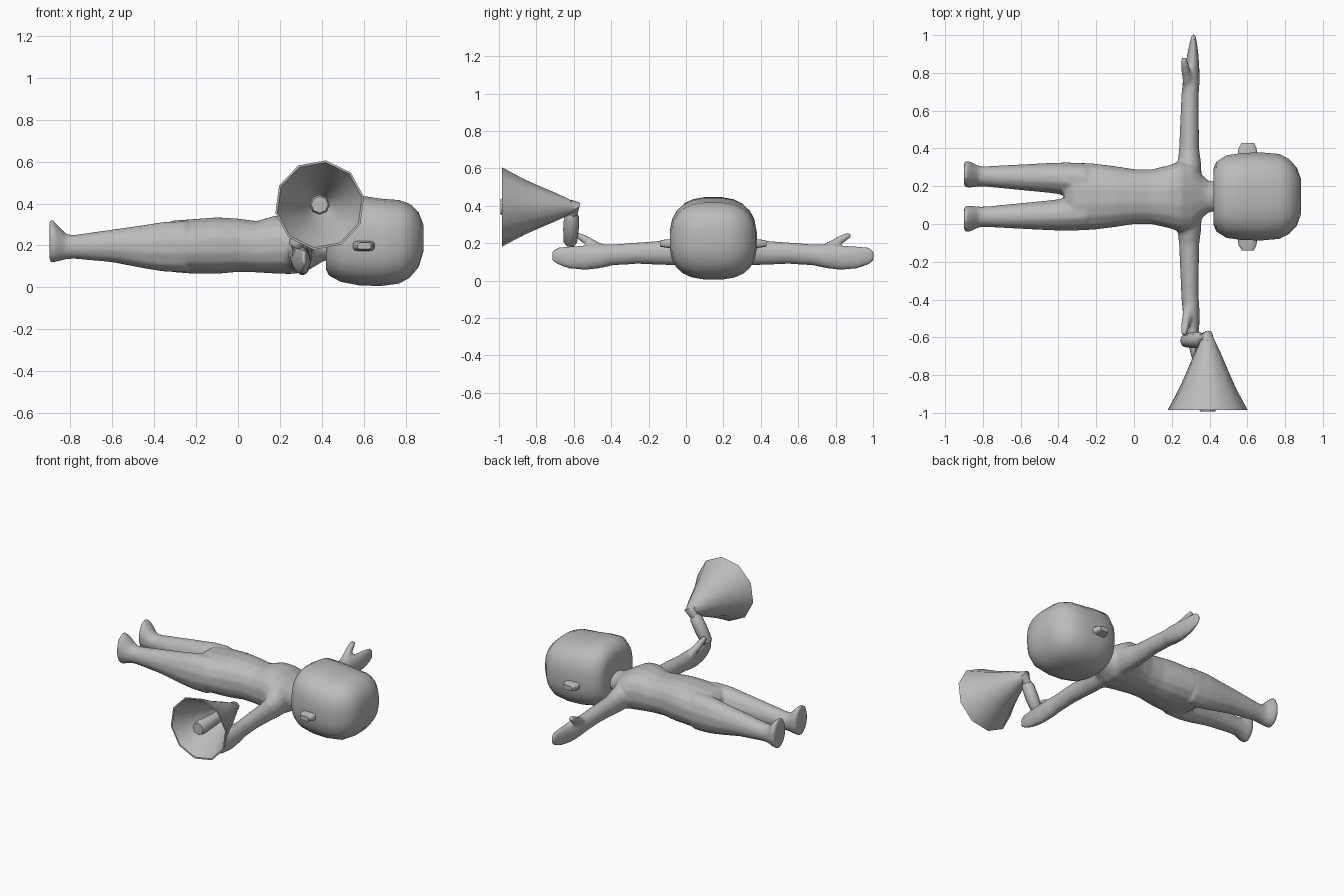
import bpy, bmesh, math
from mathutils import Vector

MID = 0.145  # figure's plane of symmetry in y
grey = bpy.data.materials.new("plain grey")
grey.diffuse_color = (0.5, 0.5, 0.5, 1)


def loft(bm, stations, axis, n=12, power=2.0):
    """Skin rings (pos, u0, u1, z0, z1) along axis 'x' or 'y'; u is the other one."""
    rings = []
    for pos, u0, u1, z0, z1 in stations:
        ring = []
        for i in range(n):
            a = 2 * math.pi * (i + 0.5) / n
            c, s = math.cos(a), math.sin(a)
            u = (u0 + u1) / 2 + (u1 - u0) / 2 * math.copysign(abs(c) ** (2 / power), c)
            z = (z0 + z1) / 2 + (z1 - z0) / 2 * math.copysign(abs(s) ** (2 / power), s)
            ring.append(bm.verts.new((pos, u, z) if axis == 'x' else (u, pos, z)))
        rings.append(ring)
    for a, b in zip(rings, rings[1:]):
        for i in range(n):
            bm.faces.new((a[i], a[(i + 1) % n], b[(i + 1) % n], b[i]))
    bm.faces.new(rings[0])
    bm.faces.new(rings[-1])


def tube(bm, points, n=8):
    """Round tube through (x, y, z, radius) points."""
    rings = []
    for i, p in enumerate(points):
        a, b = points[max(i - 1, 0)], points[min(i + 1, len(points) - 1)]
        q = (Vector(b[:3]) - Vector(a[:3])).to_track_quat('Z', 'Y')
        rings.append([bm.verts.new(Vector(p[:3]) + q @ Vector(
            (p[3] * math.cos(t * 2 * math.pi / n), p[3] * math.sin(t * 2 * math.pi / n), 0)))
            for t in range(n)])
    for a, b in zip(rings, rings[1:]):
        for i in range(n):
            bm.faces.new((a[i], a[(i + 1) % n], b[(i + 1) % n], b[i]))
    bm.faces.new(rings[0])
    bm.faces.new(rings[-1])


def finish(bm, name, angle=50):
    bmesh.ops.recalc_face_normals(bm, faces=bm.faces)
    me = bpy.data.meshes.new(name)
    bm.to_mesh(me)
    bm.free()
    me.materials.append(grey)
    ob = bpy.data.objects.new(name, me)
    bpy.context.collection.objects.link(ob)
    bpy.ops.object.select_all(action='DESELECT')
    ob.select_set(True)
    bpy.context.view_layer.objects.active = ob
    bpy.ops.object.shade_smooth_by_angle(angle=math.radians(angle))
    return ob


def mirrored(bm):
    """Copy the geometry across the figure's middle."""
    geom = bmesh.ops.duplicate(bm, geom=bm.verts[:] + bm.edges[:] + bm.faces[:])["geom"]
    for v in geom:
        if isinstance(v, bmesh.types.BMVert):
            v.co.y = 2 * MID - v.co.y


# Body: one leg, arm and thumb, mirrored, then torso and neck, fused into one skin
bm = bmesh.new()
loft(bm, [(-0.90, 0.195, 0.335, 0.115, 0.335), (-0.875, 0.190, 0.335, 0.118, 0.315),
          (-0.82, 0.197, 0.308, 0.133, 0.255), (-0.78, 0.196, 0.307, 0.135, 0.252),
          (-0.60, 0.178, 0.317, 0.118, 0.278), (-0.45, 0.163, 0.325, 0.088, 0.300),
          (-0.36, 0.152, 0.328, 0.073, 0.315), (-0.25, 0.140, 0.325, 0.068, 0.320)], 'x')
loft(bm, [(0.22, 0.22, 0.36, 0.075, 0.275), (0.32, 0.228, 0.357, 0.078, 0.240),
          (0.40, 0.238, 0.346, 0.082, 0.216), (0.55, 0.244, 0.344, 0.088, 0.205),
          (0.68, 0.250, 0.343, 0.080, 0.195), (0.74, 0.255, 0.348, 0.066, 0.195),
          (0.83, 0.270, 0.347, 0.054, 0.190), (0.92, 0.285, 0.340, 0.064, 0.185),
          (0.98, 0.300, 0.330, 0.085, 0.178), (1.005, 0.306, 0.325, 0.105, 0.160)], 'y')
tube(bm, [(0.29, 0.72, 0.155, 0.030), (0.278, 0.79, 0.195, 0.026),
          (0.268, 0.85, 0.232, 0.022), (0.264, 0.88, 0.246, 0.014)])
mirrored(bm)
loft(bm, [(-0.37, 0.02, 0.27, 0.11, 0.28), (-0.32, -0.034, 0.324, 0.072, 0.320),
          (-0.22, -0.033, 0.323, 0.064, 0.327), (-0.10, -0.018, 0.308, 0.063, 0.336),
          (0.00, -0.002, 0.292, 0.072, 0.330), (0.09, -0.002, 0.290, 0.070, 0.318),
          (0.18, -0.022, 0.312, 0.064, 0.345), (0.25, -0.045, 0.335, 0.062, 0.335),
          (0.31, -0.040, 0.330, 0.068, 0.300), (0.36, 0.030, 0.260, 0.095, 0.270),
          (0.40, 0.065, 0.225, 0.120, 0.250)], 'x', 16, 2.3)
loft(bm, [(0.34, 0.06, 0.23, 0.12, 0.26), (0.48, 0.065, 0.225, 0.13, 0.25)], 'x')
body = finish(bm, "body")
remesh = body.modifiers.new("fuse", 'REMESH')
remesh.mode = 'VOXEL'
remesh.voxel_size = 0.011
remesh.use_smooth_shade = True
smooth = body.modifiers.new("soften", 'SMOOTH')
smooth.factor = 0.5
smooth.iterations = 5

# Head: rounded block lying on its back
bm = bmesh.new()
loft(bm, [(0.420, 0.00, 0.29, 0.085, 0.37), (0.435, -0.04, 0.33, 0.055, 0.415),
          (0.49, -0.075, 0.365, 0.025, 0.447), (0.58, -0.087, 0.378, 0.008, 0.440),
          (0.68, -0.088, 0.380, 0.005, 0.425), (0.77, -0.080, 0.372, 0.017, 0.418),
          (0.82, -0.055, 0.345, 0.045, 0.400), (0.862, -0.010, 0.300, 0.095, 0.360),
          (0.885, 0.055, 0.235, 0.170, 0.300)], 'x', 24, 2.7)
finish(bm, "head", 60)

# Ears: thin tapered tabs
bm = bmesh.new()
loft(bm, [(0.34, 0.545, 0.655, 0.170, 0.225), (0.40, 0.552, 0.650, 0.176, 0.220),
          (0.43, 0.570, 0.635, 0.182, 0.214)], 'y', 12, 4)
mirrored(bm)
finish(bm, "ears")

# Megaphone horn: flared ten-sided shell with an inner wall
bm = bmesh.new()
outer = [(-0.585, 0.022), (-0.62, 0.040), (-0.70, 0.078), (-0.78, 0.112),
         (-0.86, 0.148), (-0.93, 0.185), (-0.985, 0.215)]
profile = outer + [(y, r - 0.010) for y, r in reversed(outer[1:])]
rings = [[bm.verts.new((0.39 + r * math.cos(i * math.pi / 5 + 0.18), y,
                        0.393 + r * math.sin(i * math.pi / 5 + 0.18)))
          for i in range(10)] for y, r in profile]
for a, b in zip(rings, rings[1:]):
    for i in range(10):
        bm.faces.new((a[i], a[(i + 1) % 10], b[(i + 1) % 10], b[i]))
bm.faces.new(rings[0])
bm.faces.new(rings[-1])
finish(bm, "megaphone_horn", 60)

# Inner sound tube down the middle of the horn
bm = bmesh.new()
tube(bm, [(0.39, -0.65, 0.395, 0.030), (0.39, -0.975, 0.395, 0.048), (0.39, -0.992, 0.395, 0.040)])
finish(bm, "sound_tube")

# Bent neck and grip held in the hand
bm = bmesh.new()
tube(bm, [(0.392, -0.62, 0.402, 0.032), (0.388, -0.595, 0.398, 0.034),
          (0.372, -0.603, 0.372, 0.028), (0.355, -0.612, 0.350, 0.028)])
tube(bm, [(0.362, -0.612, 0.365, 0.026), (0.350, -0.612, 0.342, 0.040),
          (0.315, -0.615, 0.275, 0.042), (0.275, -0.618, 0.205, 0.036),
          (0.268, -0.618, 0.192, 0.026)])
finish(bm, "megaphone_grip")
